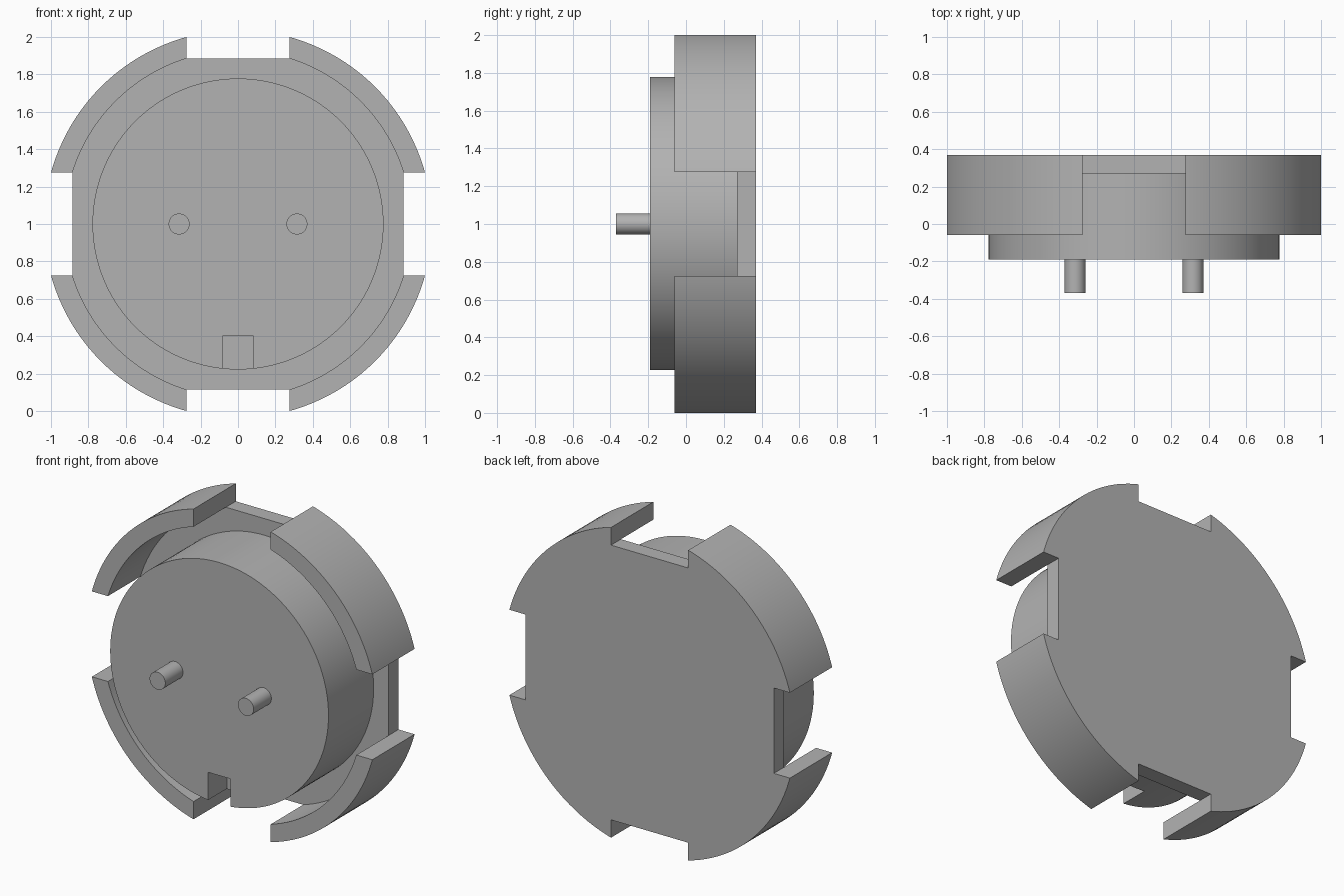
import bpy
from math import pi

cube = bpy.data.objects.get("Cube")
if cube:
    bpy.data.objects.remove(cube, do_unlink=True)

grey = bpy.data.materials.new("plain grey")
grey.use_nodes = True
colour = (0.45, 0.45, 0.45, 1)
grey.diffuse_color = colour
grey.node_tree.nodes["Principled BSDF"].inputs["Base Color"].default_value = colour


def disc(name, radius, y0, y1, x=0, sides=128):
    """Cylinder lying along y, at the middle height."""
    bpy.ops.mesh.primitive_cylinder_add(
        vertices=sides, radius=radius, depth=y1 - y0,
        location=(x, (y0 + y1) / 2, 1), rotation=(pi / 2, 0, 0))
    ob = bpy.context.object
    ob.name = name
    ob.data.materials.append(grey)
    return ob


def block(name, x0, x1, y0, y1, z0, z1):
    bpy.ops.mesh.primitive_cube_add(
        size=1, location=((x0 + x1) / 2, (y0 + y1) / 2, (z0 + z1) / 2))
    ob = bpy.context.object
    ob.name = name
    ob.scale = (x1 - x0, y1 - y0, z1 - z0)
    return ob


def cut(target, cutter):
    """Subtract the cutter and discard it."""
    cutter.hide_render = True
    mod = target.modifiers.new("cut", "BOOLEAN")
    mod.operation = "DIFFERENCE"
    mod.solver = "EXACT"
    mod.object = cutter
    bpy.context.view_layer.update()
    bpy.ops.object.select_all(action="DESELECT")
    target.select_set(True)
    bpy.context.view_layer.objects.active = target
    bpy.ops.object.modifier_apply(modifier=mod.name)
    bpy.data.objects.remove(cutter, do_unlink=True)


def smooth(ob):
    bpy.ops.object.select_all(action="DESELECT")
    ob.select_set(True)
    bpy.context.view_layer.objects.active = ob
    bpy.ops.object.shade_smooth_by_angle(angle=pi / 6)


# Back plate with raised rim, opened by four slots
half, flat = 0.275, 0.885
housing = disc("housing", 1.037, -0.06, 0.37)
cut(housing, disc("pocket", 0.927, -0.2, 0.27))
for side in (-1, 1):
    a, b = sorted((side * flat, side * 1.2))
    cut(housing, block("side_slot", a, b, -0.5, 0.5, 1 - half, 1 + half))
    cut(housing, block("end_slot", -half, half, -0.5, 0.5, 1 + a, 1 + b))
smooth(housing)

# Central drum with a key notch at the bottom of its face
drum = disc("drum", 0.778, -0.19, 0.28)
cut(drum, block("key_notch", -0.08, 0.08, -0.3, 0.0, 0.1, 0.405))
smooth(drum)

# Contact pins
for side, label in ((1, "left"), (-1, "right")):
    smooth(disc(label + "_pin", 0.056, -0.37, -0.18, side * 0.315, 48))
